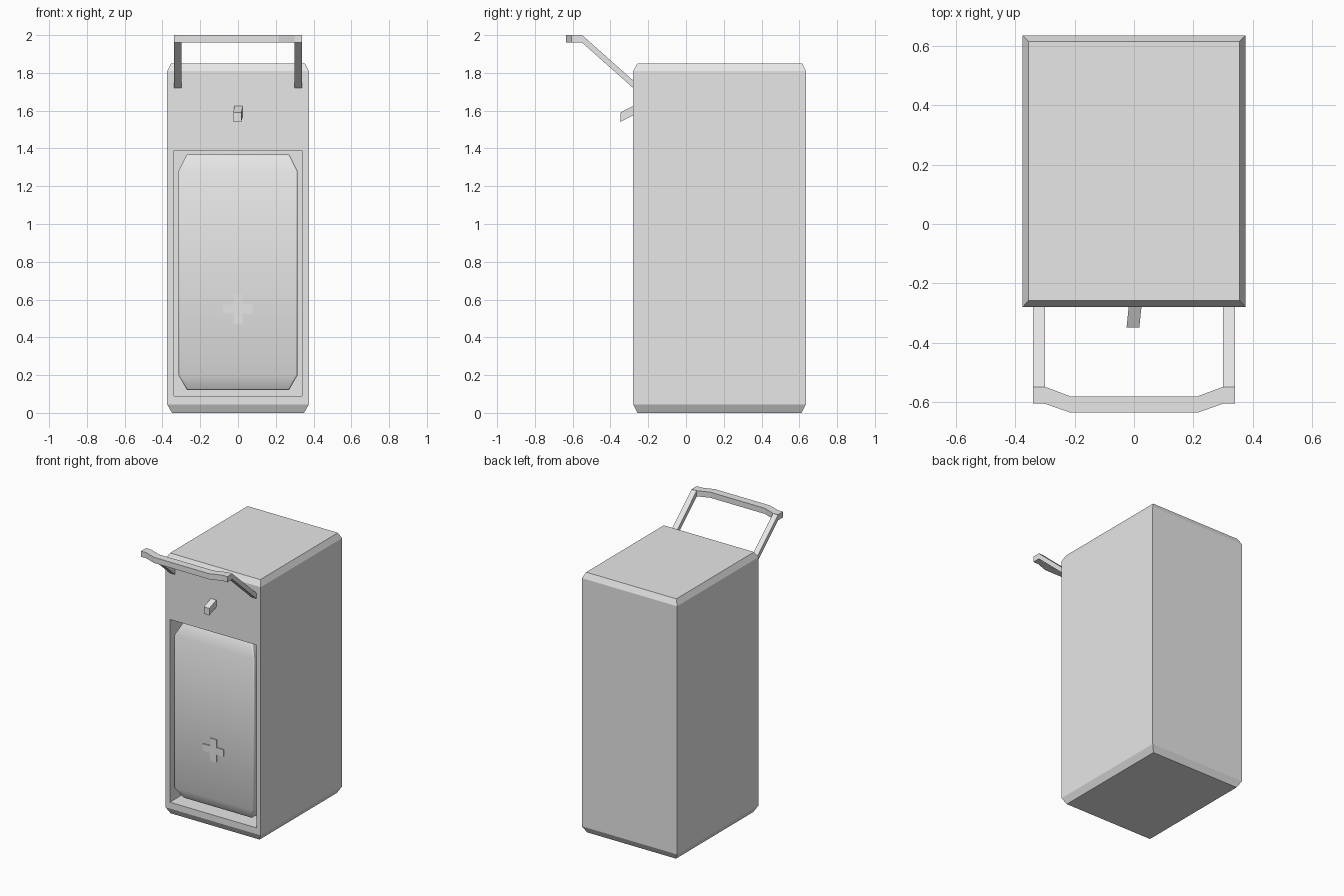
import bpy
import bmesh

cube = bpy.data.objects.get("Cube")
if cube:
    bpy.data.objects.remove(cube, do_unlink=True)

grey = bpy.data.materials.new("light grey")
grey.use_nodes = True
grey.diffuse_color = (0.8, 0.8, 0.8, 1)
grey.node_tree.nodes["Principled BSDF"].inputs["Base Color"].default_value = (0.8, 0.8, 0.8, 1)


def finish(bm, name):
    """Turn a bmesh into a named grey object."""
    bmesh.ops.recalc_face_normals(bm, faces=bm.faces)
    mesh = bpy.data.meshes.new(name)
    bm.to_mesh(mesh)
    bm.free()
    mesh.materials.append(grey)
    obj = bpy.data.objects.new(name, mesh)
    bpy.context.collection.objects.link(obj)
    return obj


def loft(rings):
    """Join matching point loops into a closed solid."""
    bm = bmesh.new()
    loops = [[bm.verts.new(p) for p in ring] for ring in rings]
    count = len(loops[0])
    for a, b in zip(loops, loops[1:]):
        for i in range(count):
            j = (i + 1) % count
            bm.faces.new((a[i], a[j], b[j], b[i]))
    bm.faces.new(loops[0])
    bm.faces.new(loops[-1])
    bmesh.ops.recalc_face_normals(bm, faces=bm.faces)
    return bm


def rect(z, x, front, back):
    return [(-x, front, z), (x, front, z), (x, back, z), (-x, back, z)]


FRONT, BACK, RECESS = -0.28, 0.635, -0.13

# Housing with chamfered top and bottom
bm = loft([rect(0, 0.35, -0.257, 0.612), rect(0.045, 0.375, FRONT, BACK),
           rect(1.81, 0.375, FRONT, BACK), rect(1.85, 0.355, -0.257, 0.615)])

# Recess sunk into the front face
panel = min(bm.faces, key=lambda f: f.calc_center_median().y)
for y in (FRONT, RECESS):
    bmesh.ops.inset_individual(bm, faces=[panel], thickness=0.01)
    middle = panel.calc_center_median()
    for v in panel.verts:
        v.co = (0.34 if v.co.x > 0 else -0.34, y, 1.39 if v.co.z > middle.z else 0.09)
finish(bm, "housing")

# Cartridge filling the recess, with tapered ends
bm = loft([rect(0.12, 0.27, -0.228, RECESS), rect(0.20, 0.315, -0.272, RECESS),
           rect(1.28, 0.315, -0.272, RECESS), rect(1.37, 0.27, -0.228, RECESS)])
cartridge = finish(bm, "cartridge")
bevel = cartridge.modifiers.new("soft edges", "BEVEL")
bevel.width = 0.007
bevel.segments = 2
bevel.limit_method = "ANGLE"
bpy.context.view_layer.objects.active = cartridge
cartridge.select_set(True)
bpy.ops.object.shade_smooth_by_angle()

# Thin raised plus on the cartridge
a, b = 0.025, 0.08
plus = [(-a, -b), (a, -b), (a, -a), (b, -a), (b, a), (a, a),
        (a, b), (-a, b), (-a, a), (-b, a), (-b, -a), (-a, -a)]
finish(loft([[(x, y, z + 0.55) for x, z in plus] for y in (-0.279, -0.271)]), "raised_plus")


def slat(name, x0, x1, start, end, thick, skew=0):
    """Sloping bar given by its (y, z) lower edge at both ends."""
    rings = []
    for (y, z), s in ((start, 0), (end, skew)):
        rings.append([(x0 + s, y, z), (x1 + s, y, z), (x1 + s, y, z + thick), (x0 + s, y, z + thick)])
    finish(loft(rings), name)


# Release tab
slat("release_tab", -0.018, 0.025, (FRONT, 1.575), (-0.348, 1.54), 0.05, -0.007)

# Lever arms and the bent push bar
for side, x in (("left", 0.30), ("right", -0.34)):
    slat(side + "_lever_arm", x, x + 0.04, (FRONT, 1.72), (-0.55, 1.96), 0.04)
half = [(0.34, -0.548), (0.34, -0.605), (0.30, -0.605), (0.215, -0.635)]
inner = [(0.215, -0.58), (0.30, -0.548)]
outline = half + [(-x, y) for x, y in reversed(half)]
outline += [(-x, y) for x, y in reversed(inner)] + inner
finish(loft([[(x, y, z) for x, y in outline] for z in (1.96, 2.0)]), "push_bar")
